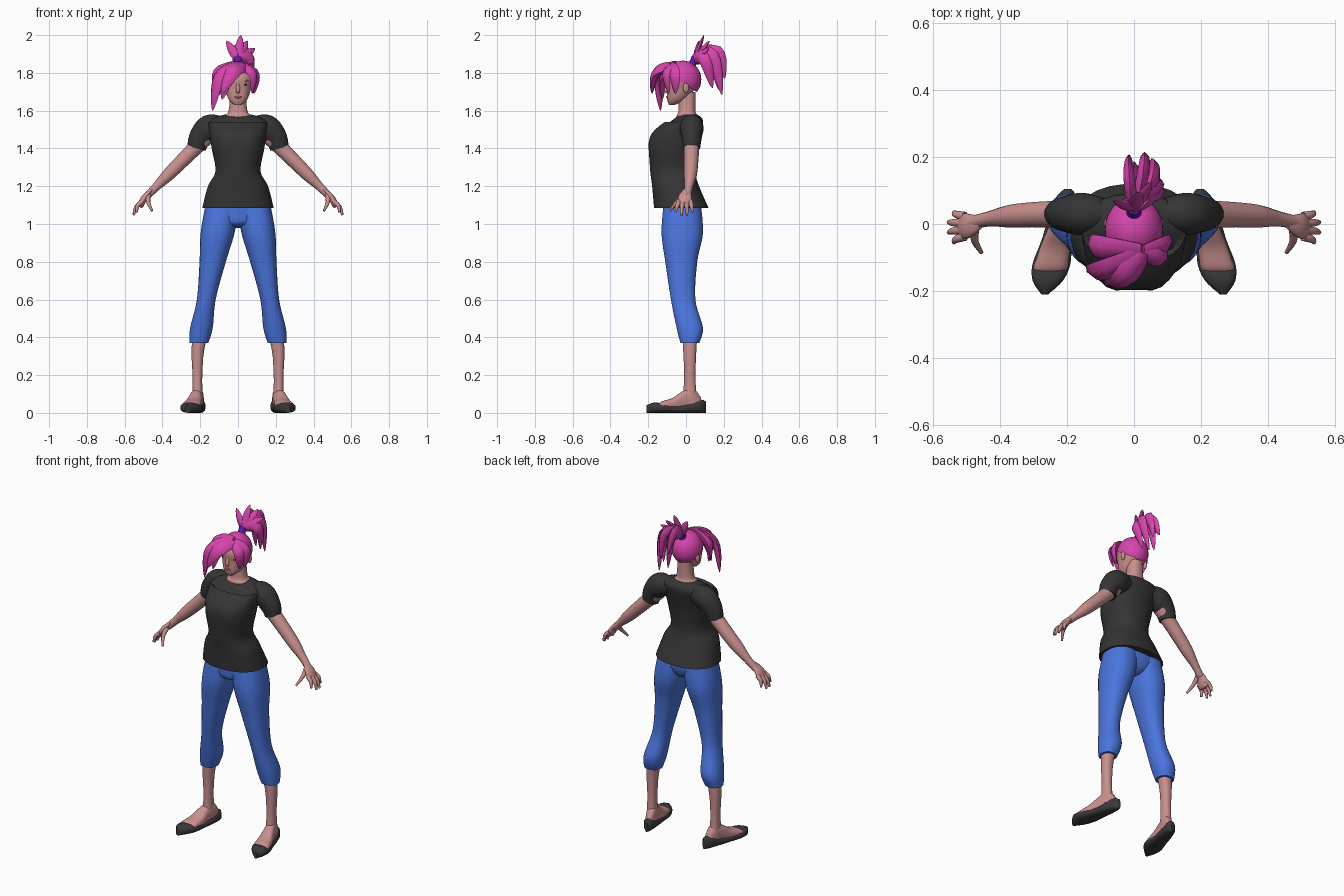
import bpy, bmesh, math
from mathutils import Vector, Matrix

if "Cube" in bpy.data.objects:
    bpy.data.objects.remove(bpy.data.objects["Cube"])


def material(name, *rgb):
    mat = bpy.data.materials.new(name)
    mat.use_nodes = True
    mat.diffuse_color = (*rgb, 1)
    shader = mat.node_tree.nodes["Principled BSDF"]
    shader.inputs["Base Color"].default_value = (*rgb, 1)
    shader.inputs["Roughness"].default_value = 0.8
    return mat


SKIN = material("skin", .58, .28, .27)
SHIRT = material("black cloth", .035, .035, .035)
DENIM = material("blue denim", .07, .18, .74)
HAIR = material("magenta hair", .68, .06, .42)
BAND = material("purple band", .12, .01, .5)
SHOE = material("dark leather", .04, .04, .04)
LIPS = material("lip", .36, .11, .12)
EYE = material("dark eye", .06, .02, .03)


def finish(name, bm, mat, mirror=False):
    bmesh.ops.recalc_face_normals(bm, faces=bm.faces)
    mesh = bpy.data.meshes.new(name)
    bm.to_mesh(mesh)
    bm.free()
    mesh.materials.append(mat)
    for polygon in mesh.polygons:
        polygon.use_smooth = True
    mesh.set_sharp_from_angle(angle=math.radians(50))
    part = bpy.data.objects.new(name, mesh)
    bpy.context.collection.objects.link(part)
    if mirror:
        modifier = part.modifiers.new("mirror", "MIRROR")
        modifier.use_mirror_merge = False


def spline(rows, steps=5):
    """Smooth curve through every row of numbers."""
    last = len(rows) - 1
    out = []
    for i in range(last):
        before, start, end, after = (rows[min(max(j, 0), last)] for j in range(i - 1, i + 3))
        for step in range(steps):
            t = step / steps
            out.append([q + t / 2 * (r - p + t * (2 * p - 5 * q + 4 * r - s + t * (3 * (q - r) + s - p)))
                        for p, q, r, s in zip(before, start, end, after)])
    return out + [list(rows[-1])]


def oval(sides, power=2):
    for i in range(sides):
        angle = math.tau * (i + .5) / sides
        c, s = math.cos(angle), math.sin(angle)
        yield (math.copysign(abs(c) ** (2 / power), c), math.copysign(abs(s) ** (2 / power), s))


def bridge(name, rings, mat, mirror):
    """Join a row of rings into one closed surface."""
    bm = bmesh.new()
    loops = [[bm.verts.new(point) for point in ring] for ring in rings]
    count = len(loops[0])
    for low, high in zip(loops, loops[1:]):
        for i in range(count):
            j = (i + 1) % count
            bm.faces.new((low[i], low[j], high[j], high[i]))
    bm.faces.new(loops[0])
    bm.faces.new(loops[-1])
    finish(name, bm, mat, mirror)


def stack(name, rows, mat, mirror=False, axis=lambda z: 0, shape=lambda point: point):
    """Level rings: height, half width, front y, back y."""
    rings = [[shape(Vector((axis(z) + width * c, (front + back + (back - front) * s) / 2, z)))
              for c, s in oval(28, 2.3)] for z, width, front, back in spline(rows)]
    bridge(name, rings, mat, mirror)


def sweep(name, rows, mat, ref, flat=1, mirror=False, sides=16):
    """Rings across a path: x, y, z, radius; flat thins them along ref."""
    points = [Vector(row[:3]) for row in rows]
    rings = []
    for i, point in enumerate(points):
        along = (points[min(i + 1, len(points) - 1)] - points[max(i - 1, 0)]).normalized()
        thin = Vector(ref)
        thin = (thin - along * thin.dot(along)).normalized()
        wide = along.cross(thin)
        rings.append([point + rows[i][3] * (thin * flat * c + wide * s) for c, s in oval(sides)])
    bridge(name, rings, mat, mirror)


def foot_part(name, rows, mat, base):
    """Upright rings from heel to toe: y, half width, top height."""
    rings = [[Vector((.22 - .22 * y + width * c, y, base + (top - base) * (1 + s) / 2))
              for c, s in oval(20, 2.5)] for y, width, top in spline(rows)]
    bridge(name, rings, mat, True)


def lock(name, root, middle, tip, width, ref):
    """Tapered strand of hair, thin along ref."""
    path = spline([root, middle, tip], 6)
    rows = []
    for i, point in enumerate(path):
        taper = math.sin(math.pi * (.2 + .8 * i / (len(path) - 1)))
        rows.append((*point, width * max(.03, taper) ** .8))
    sweep(name, rows, HAIR, ref, .55, sides=6)


def blob(name, centre, size, mat, mirror=False, tilt=0, hairline=None):
    bm = bmesh.new()
    matrix = Matrix.Translation(centre) @ Matrix.Rotation(tilt, 4, "Y") @ Matrix.Diagonal((*size, 1))
    bmesh.ops.create_uvsphere(bm, u_segments=28, v_segments=18, radius=1, matrix=matrix)
    if hairline:
        bmesh.ops.bisect_plane(bm, geom=bm.verts[:] + bm.edges[:] + bm.faces[:],
                               plane_co=hairline[0], plane_no=hairline[1], clear_inner=True)
    finish(name, bm, mat, mirror)


# Shirt with a bust and a neckline that dips at the front
def drape(point):
    if point.y < -.05:
        across, up = (abs(point.x) - .07) / .04, (point.z - 1.42) / .06
        point.y -= .012 * math.exp(-across ** 2 - up ** 2)
    if point.z > 1.54:
        point.z += min(0, point.y) / 4
    return point


stack("shirt_body", [(1.085, .19, -.17, .12), (1.2, .16, -.18, .07), (1.28, .12, -.19, .05),
                     (1.4, .14, -.195, .06), (1.48, .15, -.18, .08), (1.55, .15, -.1, .09),
                     (1.58, .07, -.05, .06)], SHIRT, shape=drape)
sleeve = [(.08, .03, 1.52, .05), (.15, .03, 1.51, .07), (.2, .03, 1.46, .06), (.22, .03, 1.4, .05)]
sweep("sleeve", spline(sleeve), SHIRT, (0, 1, 0), .9, True, 20)


# Cropped trousers and shins share one leaning leg axis
def leg_axis(z):
    return min(.215, .1 + .17 * (1 - z))


stack("trouser_hips", [(1.13, .17, -.12, .08), (1.05, .15, -.12, .08), (1, .09, -.11, .06),
                       (.98, .03, -.05, .03)], DENIM)
stack("trouser_leg", [(1.1, .09, -.12, .08), (.95, .09, -.13, .09), (.8, .07, -.11, .06),
                      (.6, .05, -.08, .05), (.45, .06, -.05, .09), (.37, .05, -.03, .07)],
      DENIM, True, leg_axis)
stack("shin", [(.42, .04, -.02, .06), (.2, .026, -.01, .05), (.05, .03, -.02, .06)],
      SKIN, True, leg_axis)

# Bare feet in flat shoes
foot_part("foot", [(.08, .02, .08), (.04, .03, .13), (-.01, .034, .12), (-.07, .045, .08),
                   (-.13, .05, .06), (-.15, .04, .04)], SKIN, .01)
foot_part("shoe", [(.105, .01, .06), (.08, .03, .07), (.02, .04, .05), (-.05, .046, .04),
                   (-.12, .057, .05), (-.17, .045, .055), (-.21, .01, .04)], SHOE, 0)

# Arms run down at forty-five degrees and bend forward to the wrist
arm = [(.17, .045), (.25, .04), (.3, .038), (.37, .034), (.43, .023), (.48, .02)]
sweep("arm", [(x, .03 - x ** 5, 1.63 - x, r) for x, r in spline(arm)], SKIN, (0, 1, 0), mirror=True)
palm = [(.46, .005, 1.18, .02), (.495, -.005, 1.14, .037), (.515, -.007, 1.1, .037), (.52, -.007, 1.09, .02)]
sweep("palm", spline(palm), SKIN, (1, 0, 1), .45, True)


def finger(name, base, tip):
    knuckle = (base + tip) / 2 + Vector((.01, 0, .005))
    rows = [(*point, r) for point, r in zip((base, knuckle, tip), (.014, .011, .006))]
    sweep(name, spline(rows), SKIN, (0, 1, 0), mirror=True, sides=10)


for i, name in enumerate(("index", "middle", "ring", "little")):
    fan = i - 1.5
    finger(name + "_finger", Vector((.505, .02 * fan - .007, 1.12)),
           Vector((.555 - .008 * fan * fan, .03 * fan - .01, 1.045 + .008 * fan * fan)))
finger("thumb", Vector((.475, -.015, 1.15)), Vector((.455, -.085, 1.07)))

# Neck, head and face
stack("neck", [(1.5, .09, -.05, .06), (1.57, .07, -.05, .06), (1.6, .05, -.04, .05),
               (1.7, .04, -.04, .05)], SKIN)
stack("head", [(1.63, .02, -.09, -.06), (1.66, .05, -.1, 0), (1.72, .07, -.1, .05),
               (1.78, .08, -.1, .07), (1.85, .03, -.05, .02)], SKIN)
nose = [(0, -.095, 1.75, .006), (0, -.106, 1.71, .012), (0, -.1, 1.695, .008)]
sweep("nose", spline(nose), SKIN, (0, 1, 0), .8)
blob("ear", (.08, 0, 1.72), (.01, .015, .026), SKIN, True)
blob("eye", (.034, -.09, 1.737), (.015, .006, .005), EYE, True, -.1)
blob("eyebrow", (.036, -.09, 1.757), (.02, .006, .004), HAIR, True, -.15)
blob("lips", (0, -.099, 1.672), (.018, .006, .007), LIPS)

# Hair cap trimmed along a slanted hairline
skull = Vector((0, -.015, 1.765))
blob("hair_cap", skull, (.087, .096, .1), HAIR, hairline=((0, -.1, 1.8), (0, .11, .17)))

# Fringe swept to the right, with shorter locks on the left
parting = Vector((.025, -.08, 1.84))
fringe = {
    "fringe_long": ((-.095, -.14, 1.78), (-.135, -.135, 1.6), .042),
    "fringe_front": ((-.03, -.16, 1.8), (-.085, -.18, 1.69), .042),
    "fringe_inner": ((-.05, -.12, 1.77), (-.085, -.125, 1.66), .035),
    "fringe_side": ((-.105, -.07, 1.8), (-.1, -.08, 1.68), .045),
    "left_front_lock": ((.08, -.105, 1.79), (.075, -.09, 1.69), .03),
    "left_side_lock": ((.093, -.06, 1.79), (.085, -.055, 1.69), .034)}
for name, (middle, tip, width) in fringe.items():
    lock(name, parting, middle, tip, width, Vector(middle) - skull)

# Hair band, with ponytail spikes above it and drooping locks behind
band = [(0, .03, 1.84, .024), (0, .04, 1.86, .02), (0, .05, 1.88, .023)]
sweep("hair_band", spline(band), BAND, (1, 0, 0))
knot = Vector((0, .045, 1.87))
spikes = [(.015, .095, 2), (-.06, .07, 1.97), (.05, .125, 1.97), (.09, .12, 1.93)]
for i, tip in enumerate(spikes):
    lock(f"ponytail_spike_{i + 1}", knot, knot.lerp(Vector(tip), .5), tip, .024, (0, 1, 0))
droops = [((.03, .165, 1.91), (.03, .205, 1.77)), ((.06, .14, 1.89), (.05, .19, 1.685)),
          ((0, .14, 1.88), (0, .175, 1.71)), ((-.015, .14, 1.915), (-.015, .205, 1.8)),
          ((.07, .1, 1.87), (.055, .14, 1.72))]
for i, (middle, tip) in enumerate(droops):
    lock(f"ponytail_lock_{i + 1}", knot, middle, tip, .036, (1, 0, 0))
